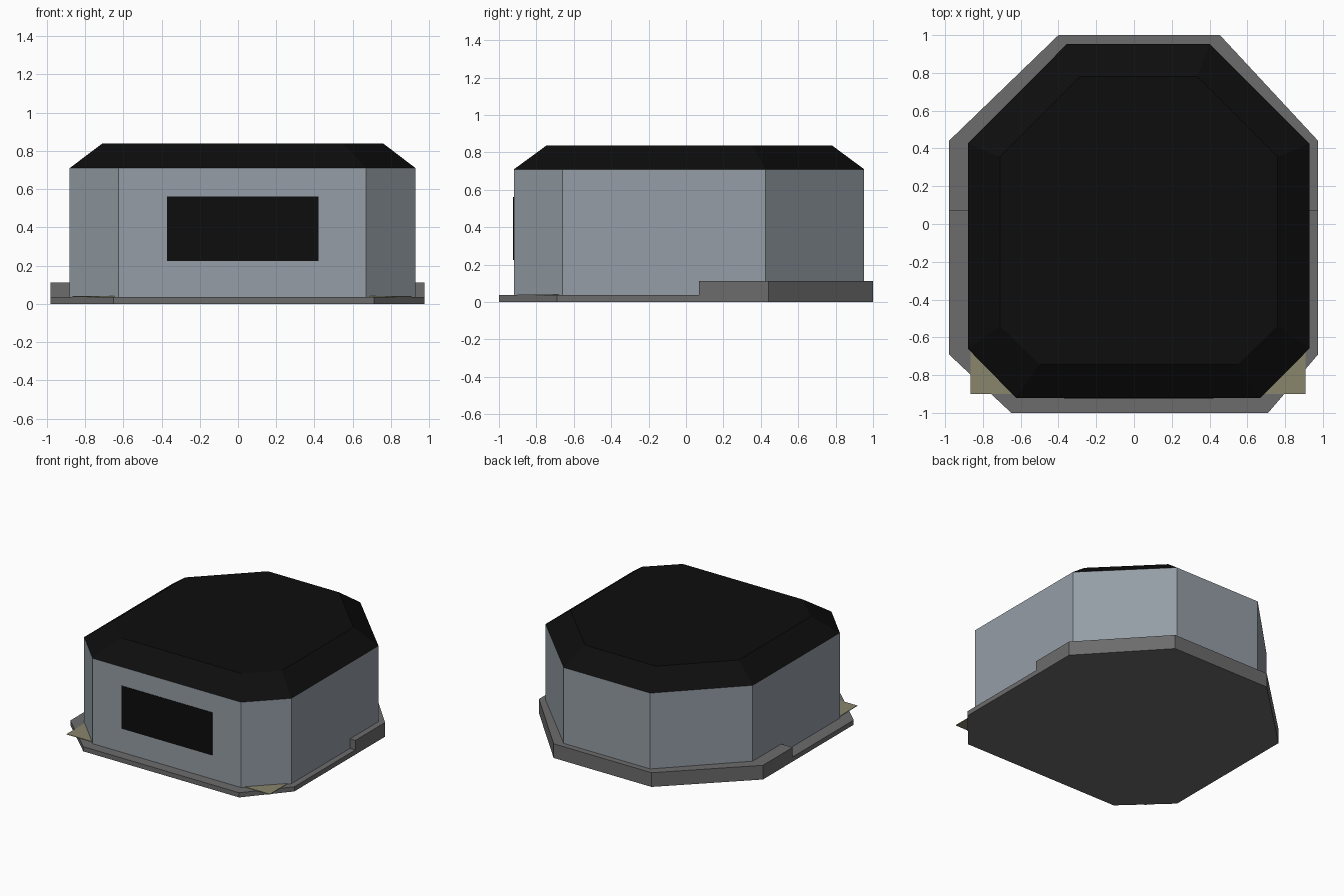
import bpy, bmesh

if "Cube" in bpy.data.objects:
    bpy.data.objects.remove(bpy.data.objects["Cube"])


def material(name, rgb):
    m = bpy.data.materials.new(name)
    m.diffuse_color = (*rgb, 1)
    m.use_nodes = True
    m.node_tree.nodes["Principled BSDF"].inputs["Base Color"].default_value = m.diffuse_color
    return m


WALL = material("blue_grey", (0.30, 0.34, 0.38))
BASE = material("dark_grey", (0.15, 0.15, 0.15))
SAND = material("khaki", (0.25, 0.24, 0.15))
BLACK = material("black", (0.004, 0.004, 0.004))


def loft(name, rings, mat):
    """Join matching outlines, given as (points, z), into a closed solid."""
    bm = bmesh.new()
    loops = [[bm.verts.new((x, y, z)) for x, y in pts] for pts, z in rings]
    n = len(loops[0])
    for low, high in zip(loops, loops[1:]):
        for i in range(n):
            j = (i + 1) % n
            bm.faces.new((low[i], low[j], high[j], high[i]))
    bm.faces.new(loops[0][::-1])
    bm.faces.new(loops[-1])
    bmesh.ops.recalc_face_normals(bm, faces=bm.faces)
    mesh = bpy.data.meshes.new(name)
    bm.to_mesh(mesh)
    bm.free()
    mesh.materials.append(mat)
    ob = bpy.data.objects.new(name, mesh)
    bpy.context.collection.objects.link(ob)
    return ob


def rect(x0, x1, y0, y1):
    return [(x0, y0), (x1, y0), (x1, y1), (x0, y1)]


# Base plate: low front half and taller back half
STEP = 0.07
front = [(-0.98, STEP), (-0.98, -0.69), (-0.65, -1), (0.71, -1), (0.975, -0.69), (0.975, STEP)]
back = [(0.975, STEP), (0.975, 0.44), (0.455, 1), (-0.40, 1), (-0.98, 0.44), (-0.98, STEP)]
loft("front_base", [(front, 0), (front, 0.037)], BASE)
loft("back_base", [(back, 0), (back, 0.112)], BASE)

# Eight-sided walls
outline = [(-0.625, -0.92), (0.67, -0.92), (0.928, -0.66), (0.928, 0.425),
           (0.40, 0.953), (-0.355, 0.953), (-0.88, 0.425), (-0.88, -0.66)]
loft("walls", [(outline, 0.02), (outline, 0.71)], WALL)

# Bevelled roof with a flat top
roof_top = [(-0.50, -0.745), (0.55, -0.745), (0.76, -0.54), (0.76, 0.355),
            (0.335, 0.78), (-0.285, 0.78), (-0.71, 0.355), (-0.71, -0.54)]
loft("roof", [(outline, 0.71), (roof_top, 0.838)], BLACK)

# Front window panel
panel = rect(-0.37, 0.42, -0.924, -0.91)
loft("front_window", [(panel, 0.225), (panel, 0.562)], BLACK)

# Floor sheet whose front corners show outside the walls
floor = rect(-0.865, 0.908, -0.90, STEP)
loft("floor", [(floor, 0.037), (floor, 0.041)], SAND)
